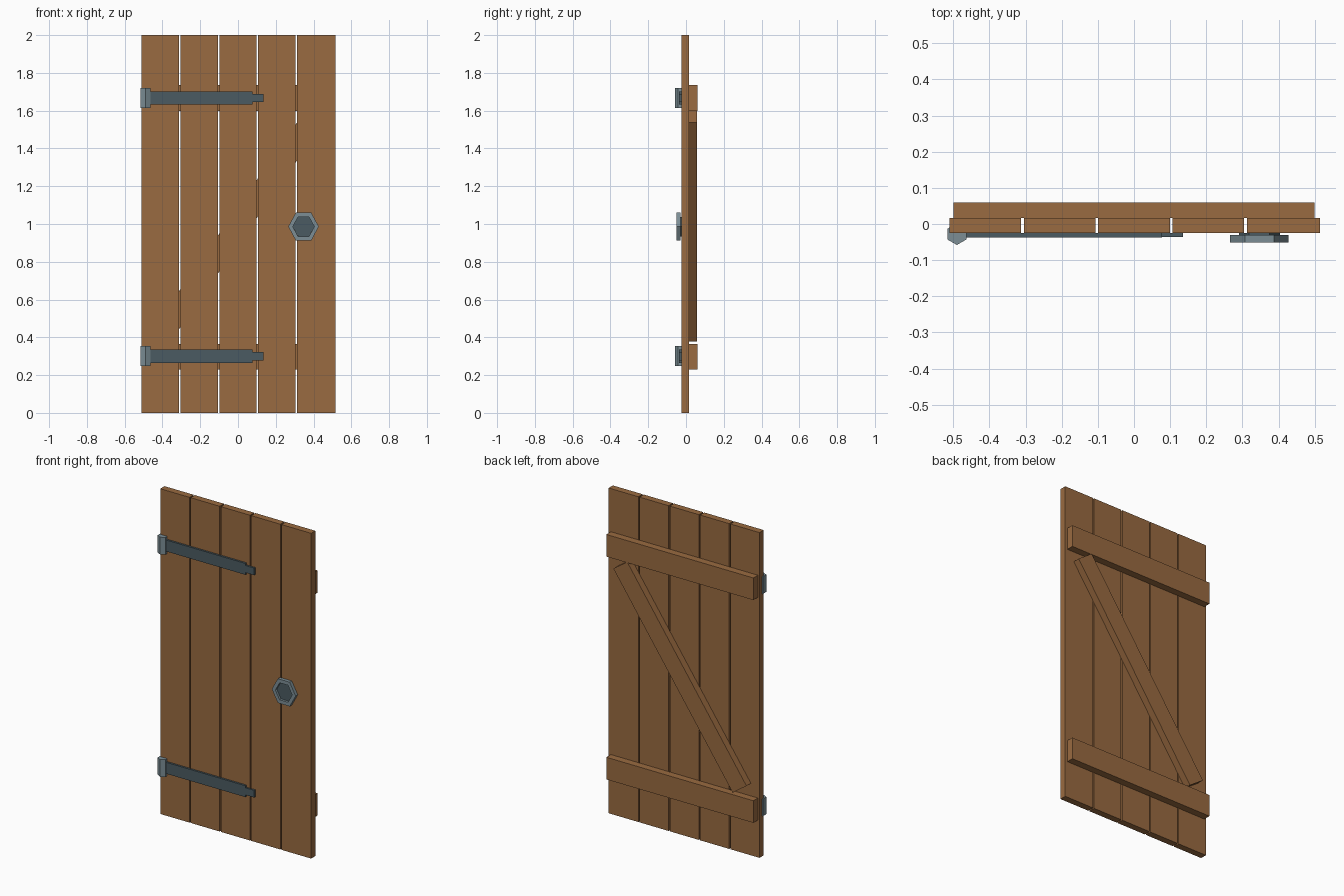
import bpy
import bmesh
from math import atan2, cos, sin, tau
from mathutils import Matrix, Vector

cube = bpy.data.objects.get("Cube")
if cube:
    bpy.data.objects.remove(cube, do_unlink=True)


def material(name, rgb):
    m = bpy.data.materials.new(name)
    m.use_nodes = True
    m.diffuse_color = (*rgb, 1)
    m.node_tree.nodes["Principled BSDF"].inputs["Base Color"].default_value = (*rgb, 1)
    return m


WOOD = material("brown wood", (0.32, 0.145, 0.052))
IRON = material("dark iron", (0.07, 0.105, 0.122))
STEEL = material("light steel", (0.2, 0.27, 0.3))


def finish(name, bm, mat):
    bmesh.ops.recalc_face_normals(bm, faces=bm.faces)
    mesh = bpy.data.meshes.new(name)
    bm.to_mesh(mesh)
    bm.free()
    mesh.materials.append(mat)
    obj = bpy.data.objects.new(name, mesh)
    bpy.context.collection.objects.link(obj)
    return obj


def box(name, mat, x, y, z):
    """Box from (min, max) pairs along each axis."""
    bm = bmesh.new()
    bmesh.ops.create_cube(bm, size=1)
    for v in bm.verts:
        v.co = Vector([(lo + hi) / 2 + c * (hi - lo) for c, (lo, hi) in zip(v.co, (x, y, z))])
    return finish(name, bm, mat)


def extrude_profile(name, mat, points, depth):
    """Flat polygon pushed along a depth vector."""
    bm = bmesh.new()
    face = bm.faces.new([bm.verts.new(p) for p in points])
    new = bmesh.ops.extrude_face_region(bm, geom=[face])["geom"]
    bmesh.ops.translate(bm, vec=depth, verts=[g for g in new if isinstance(g, bmesh.types.BMVert)])
    return finish(name, bm, mat)


def hexagon(cx, cz, rx, rz, y):
    return [(cx + rx * cos(tau * i / 6), y, cz + rz * sin(tau * i / 6)) for i in range(6)]


FRONT, BACK, REAR = -0.025, 0.016, 0.06

# Upright planks with narrow gaps
for i in range(5):
    cx = (i - 2) * 0.206
    box(f"plank_{i + 1}", WOOD, (cx - 0.099, cx + 0.099 + (0.004 if i == 4 else 0)), (FRONT, BACK), (0, 2))

# Cross rails on the back
for name, z in (("lower", 0.297), ("upper", 1.667)):
    box(f"{name}_rail", WOOD, (-0.5, 0.5), (BACK, REAR), (z - 0.068, z + 0.068))

# Diagonal brace between the rails
brace = box("diagonal_brace", WOOD, (-0.708, 0.708), (BACK, REAR - 0.001), (-0.0575, 0.0575))
brace.data.transform(Matrix.Translation((0, 0, 0.99)) @ Matrix.Rotation(-atan2(1.43, 1), 4, "Y"))

# Hinges: strap, narrow tip and six-sided barrel
for name, z in (("lower", 0.3), ("upper", 1.667)):
    box(f"{name}_hinge_strap", IRON, (-0.49, 0.077), (-0.037, FRONT), (z - 0.035, z + 0.035))
    box(f"{name}_hinge_tip", IRON, (0.07, 0.135), (-0.036, FRONT), (z - 0.022, z + 0.022))
    ring = [(-0.49 + 0.03 * sin(tau * i / 6), -0.028 - 0.03 * cos(tau * i / 6), z - 0.053) for i in range(6)]
    extrude_profile(f"{name}_hinge_barrel", STEEL, ring, (0, 0, 0.106))

# Handle: six-sided ring over a dark back plate
KX, KZ = 0.347, 0.986
extrude_profile("handle_plate", IRON, hexagon(KX, KZ, 0.057, 0.06, FRONT), (0, -0.012, 0))
bm = bmesh.new()
loops = [[bm.verts.new(p) for p in hexagon(KX, KZ, r, r * 1.06, y)]
         for r, y in ((0.081, -0.03), (0.081, -0.051), (0.057, -0.051), (0.057, -0.03))]
for a, b in zip(loops, loops[1:] + loops[:1]):
    for i in range(6):
        j = (i + 1) % 6
        bm.faces.new((a[i], a[j], b[j], b[i]))
finish("handle_ring", bm, STEEL)
